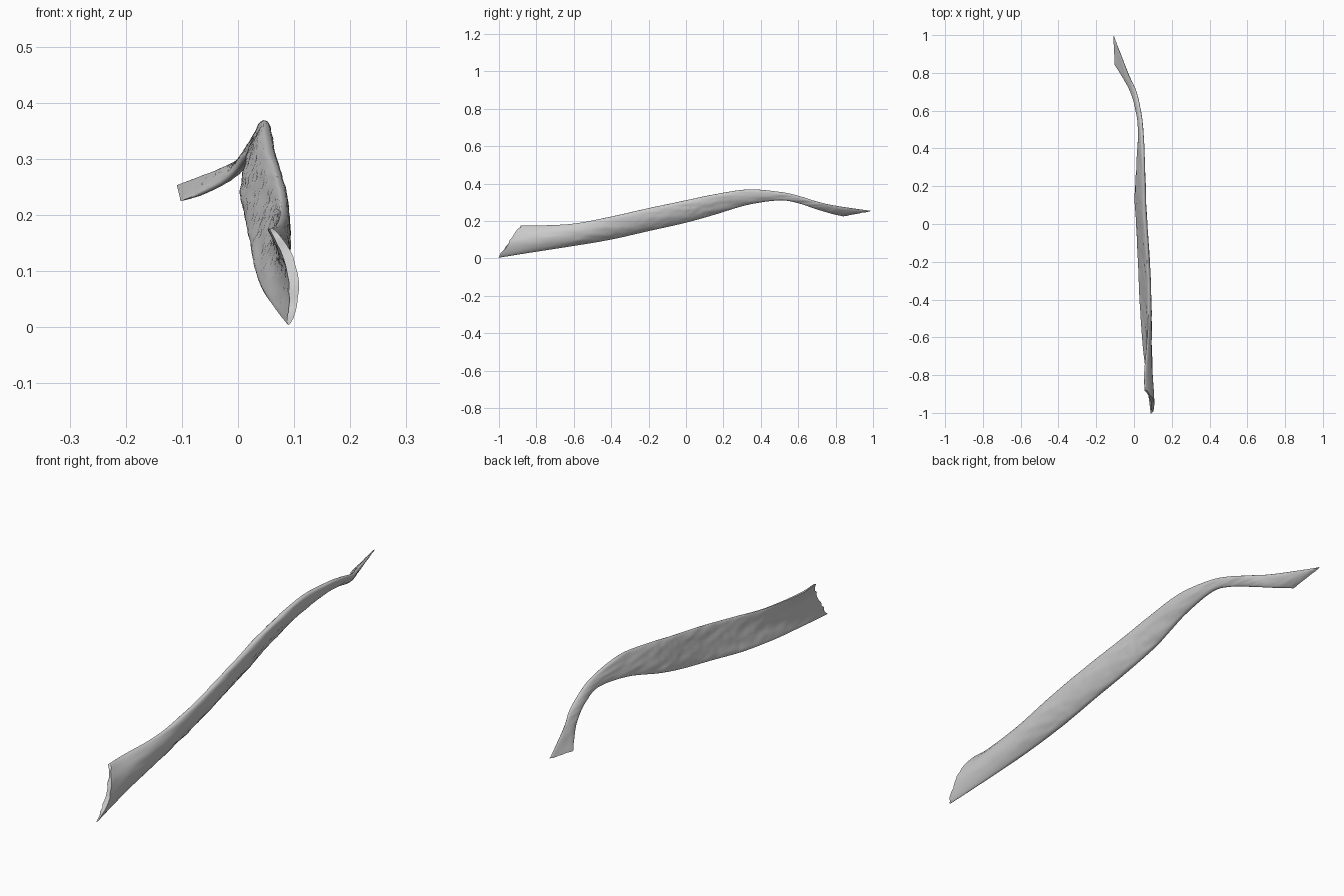
import bpy, bmesh, math, random
from mathutils import Vector, noise

if "Cube" in bpy.data.objects:
    bpy.data.objects.remove(bpy.data.objects["Cube"])

random.seed(4)

# Strip sections: lower edge (x,y,z), upper edge (x,y,z), bow to +x, thickness
S = [
    (.090, -1.0, .004,  .058, -.88, .177, .024, .018),
    (.072, -.85, .028,  .056, -.79, .176, .026, .022),
    (.046, -.60, .067,  .074, -.60, .186, .018, .030),
    (.034, -.40, .102,  .082, -.40, .223, .012, .034),
    (.026, -.20, .147,  .074, -.20, .268, .010, .036),
    (.017,  .00, .192,  .061,  .00, .310, .006, .037),
    (.010,  .15, .234,  .055,  .15, .341, .004, .036),
    (.020,  .33, .287,  .050,  .33, .368, .003, .030),
    (.026,  .50, .311,  .044,  .50, .355, .000, .024),
    (.013,  .60, .296,  .032,  .60, .334, .000, .021),
    (-.018, .70, .263,  .011,  .70, .303, .000, .018),
    (-.068, .79, .237, -.032,  .80, .281, .002, .015),
    (-.100, .84, .225, -.107, .992, .254, .004, .011),
]
STEPS, SIDES = 14, 36


def spline(p0, p1, p2, p3, t):
    return [.5 * (2*b + (c-a)*t + (2*a-5*b+4*c-d)*t*t + (3*b-a-3*c+d)*t**3)
            for a, b, c, d in zip(p0, p1, p2, p3)]


# Smoothly interpolated sections along the strip
rows = []
for i in range(len(S) - 1):
    p0, p3 = S[max(i-1, 0)], S[min(i+2, len(S)-1)]
    for k in range(STEPS):
        rows.append(spline(p0, S[i], S[i+1], p3, k / STEPS))
rows.append(list(S[-1]))

bm = bmesh.new()
rings = []
jag = [random.uniform(-.006, .006) for _ in range(SIDES)]
for r, row in enumerate(rows):
    low, top = Vector(row[0:3]), Vector(row[3:6])
    bow, thick = row[6], row[7]
    d = top - low
    out = Vector((d.z, 0, -d.x)).normalized()
    ring = []
    for j in range(SIDES):
        a = 2 * math.pi * j / SIDES
        s = -math.cos(a)
        side = math.copysign(abs(math.sin(a)) ** .75, math.sin(a))
        p = low.lerp(top, (s + 1) / 2)
        p += out * (bow * (1 - s*s) + side * thick / 2)
        # Long grain ridges in the bark
        g = noise.noise(Vector((p.x * 70, p.y * 5, p.z * 70)))
        g += .5 * noise.noise(Vector((p.x * 150, p.y * 12, p.z * 150)))
        p += out * side * g * .1 * thick
        # Splintered ends
        if r in (0, len(rows) - 1):
            p.y += jag[j]
        ring.append(bm.verts.new(p))
    rings.append(ring)

for a, b in zip(rings, rings[1:]):
    for j in range(SIDES):
        k = (j + 1) % SIDES
        bm.faces.new((a[j], a[k], b[k], b[j]))

# Broken end faces, stitched across from side to side
for ring in (rings[0], rings[-1]):
    for j in range(SIDES // 2):
        quad = [ring[j], ring[j+1], ring[-j-1], ring[-j % SIDES]]
        bm.faces.new(list(dict.fromkeys(quad)))
bmesh.ops.recalc_face_normals(bm, faces=bm.faces)

mesh = bpy.data.meshes.new("bark_strip")
bm.to_mesh(mesh)
bm.free()
bark = bpy.data.objects.new("bark_strip", mesh)
bpy.context.collection.objects.link(bark)
bpy.context.view_layer.objects.active = bark
bark.select_set(True)
bpy.ops.object.shade_smooth_by_angle(angle=math.radians(45))
